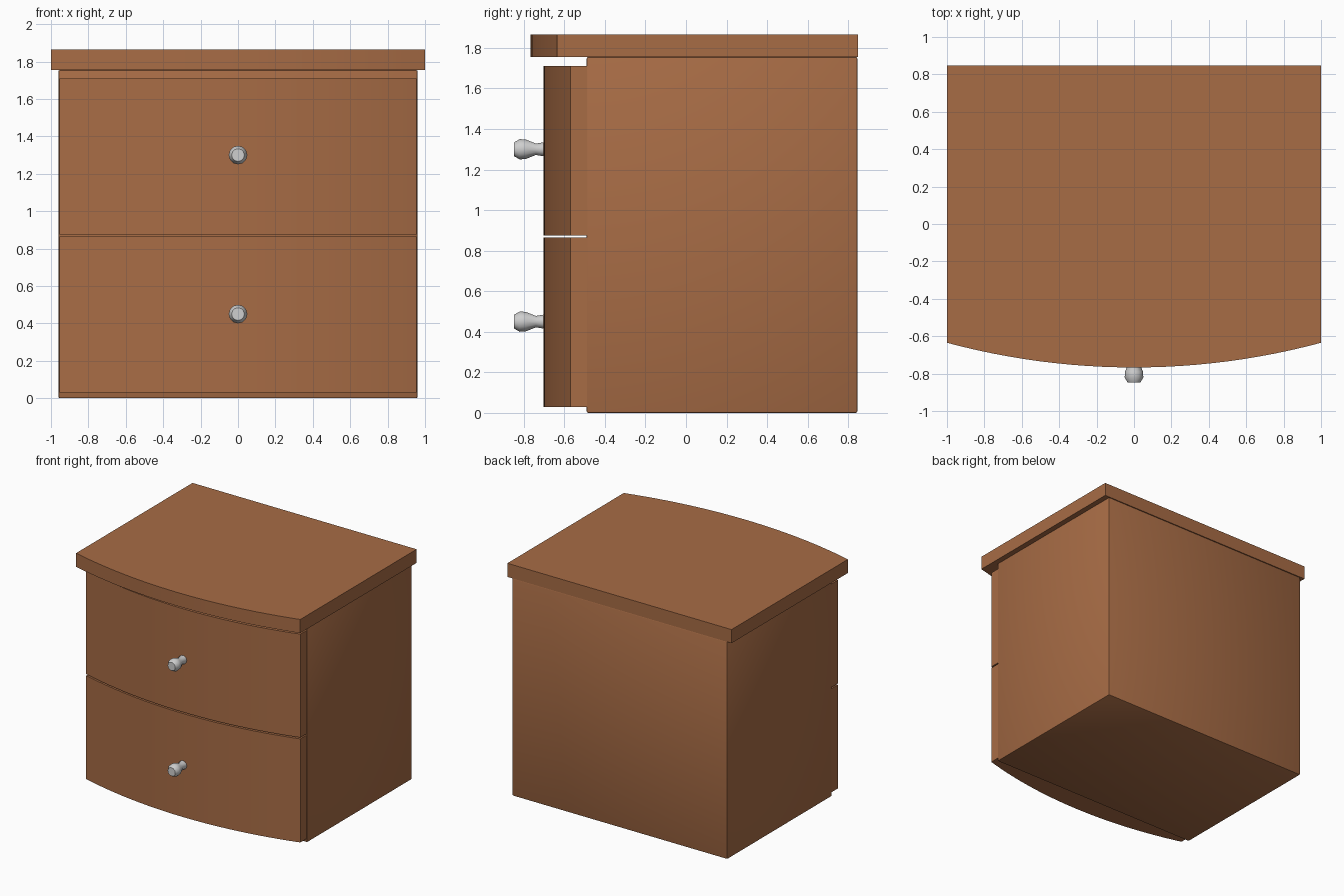
import bpy, bmesh, math

if "Cube" in bpy.data.objects:
    bpy.data.objects.remove(bpy.data.objects["Cube"])


def material(name, rgb):
    m = bpy.data.materials.new(name)
    m.diffuse_color = (*rgb, 1)
    m.use_nodes = True
    m.node_tree.nodes["Principled BSDF"].inputs["Base Color"].default_value = m.diffuse_color
    return m


wood = material("warm brown wood", (0.39, 0.15, 0.06))
metal = material("light grey metal", (0.62, 0.62, 0.62))


def finish(name, bm, mat, angle=30):
    bmesh.ops.recalc_face_normals(bm, faces=bm.faces[:])
    me = bpy.data.meshes.new(name)
    bm.to_mesh(me)
    bm.free()
    me.materials.append(mat)
    ob = bpy.data.objects.new(name, me)
    bpy.context.collection.objects.link(ob)
    bpy.ops.object.select_all(action='DESELECT')
    ob.select_set(True)
    bpy.context.view_layer.objects.active = ob
    bpy.ops.object.shade_smooth_by_angle(angle=math.radians(angle))
    return ob


def bowed_slab(name, half_w, back, side, mid, z0, z1, n=24):
    """Board with a straight back and a circular-arc front."""
    sag = side - mid
    r = (half_w ** 2 + sag ** 2) / (2 * sag)
    a = math.asin(half_w / r)
    pts = [(-half_w, back)]
    for i in range(n + 1):
        t = -a + 2 * a * i / n
        pts.append((r * math.sin(t), mid + r * (1 - math.cos(t))))
    pts.append((half_w, back))
    bm = bmesh.new()
    face = bm.faces.new([bm.verts.new((x, y, z0)) for x, y in pts])
    ext = bmesh.ops.extrude_face_region(bm, geom=[face])
    for g in ext["geom"]:
        if isinstance(g, bmesh.types.BMVert):
            g.co.z = z1
    return finish(name, bm, wood)


def knob(name, z, sides=12):
    """Faceted turned knob, profile of (y, radius) along the y axis."""
    profile = [(-0.69, 0.035), (-0.70, 0.035), (-0.74, 0.028), (-0.79, 0.048),
               (-0.82, 0.05), (-0.848, 0.034)]
    bm = bmesh.new()
    rings = []
    for y, r in profile:
        rings.append([bm.verts.new((r * math.cos(2 * math.pi * k / sides), y,
                                    z + r * math.sin(2 * math.pi * k / sides)))
                      for k in range(sides)])
    for a, b in zip(rings, rings[1:]):
        for k in range(sides):
            j = (k + 1) % sides
            bm.faces.new((a[k], a[j], b[j], b[k]))
    bm.faces.new(rings[0])
    bm.faces.new(rings[-1])
    return finish(name, bm, metal, 35)


# Carcass with softly rounded edges
bm = bmesh.new()
bmesh.ops.create_cube(bm, size=1)
for v in bm.verts:
    v.co = (v.co.x * 1.92, 0.1775 + v.co.y * 1.335, 0.8775 + v.co.z * 1.755)
bmesh.ops.bevel(bm, geom=bm.edges[:], offset=0.008, segments=2,
                profile=0.5, affect='EDGES')
finish("cabinet_body", bm, wood)

# Overhanging bowed top
bowed_slab("table_top", 1.0, 0.848, -0.635, -0.767, 1.755, 1.865)

# Two bowed drawer fronts with knobs
for label, z0, z1, kz in (("lower", 0.03, 0.865, 0.45),
                          ("upper", 0.876, 1.71, 1.30)):
    bowed_slab(label + "_drawer_front", 0.955, -0.488, -0.57, -0.702, z0, z1)
    knob(label + "_drawer_knob", kz)
